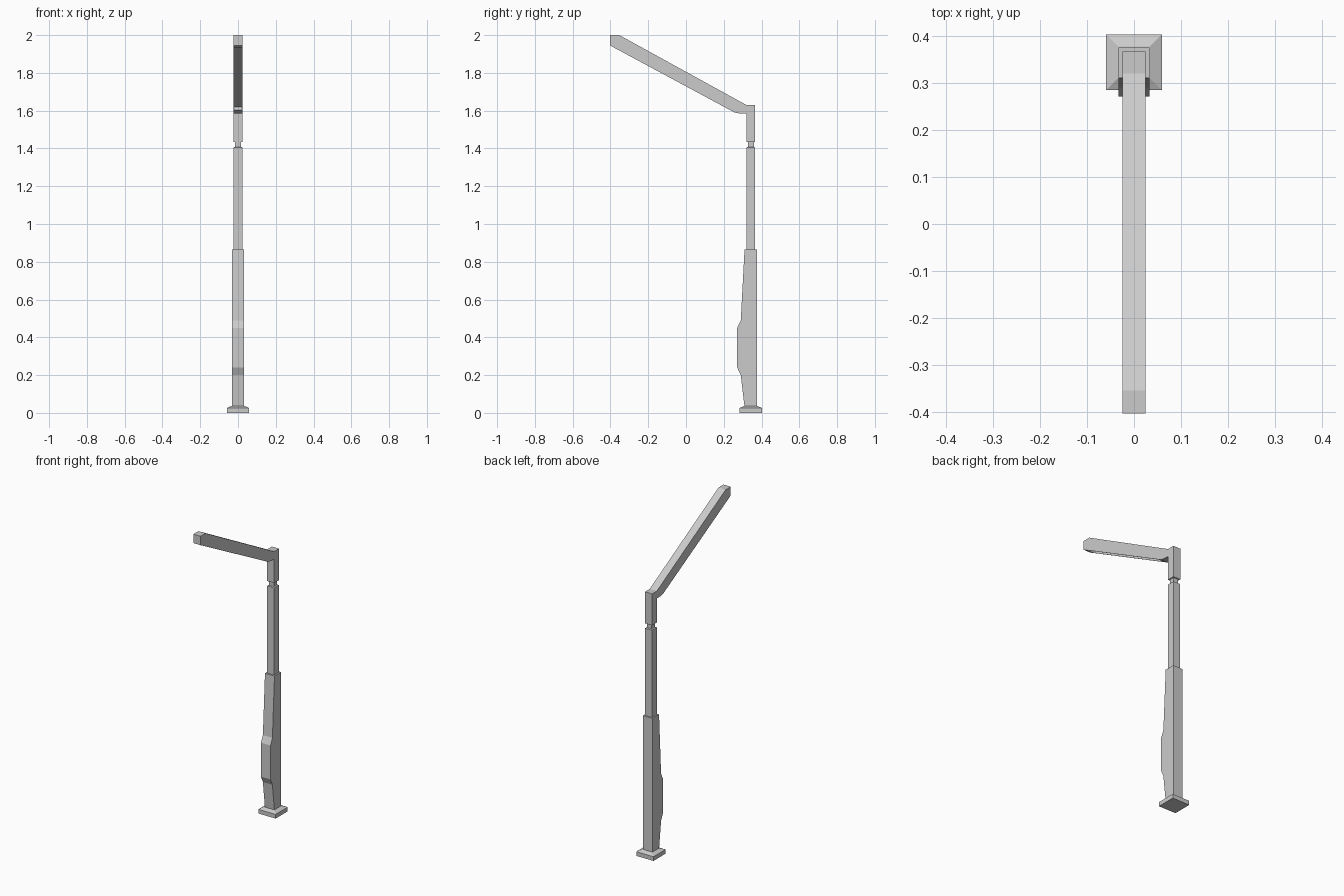
import bpy, bmesh
from mathutils import Vector

if "Cube" in bpy.data.objects:
    bpy.data.objects.remove(bpy.data.objects["Cube"])

CY = 0.343  # y position of the pole axis


def finish(bm, name):
    bmesh.ops.recalc_face_normals(bm, faces=bm.faces)
    mesh = bpy.data.meshes.new(name)
    bm.to_mesh(mesh)
    bm.free()
    obj = bpy.data.objects.new(name, mesh)
    bpy.context.collection.objects.link(obj)
    return obj


def square_stack(name, levels):
    """Loft square sections given as (z, half width)."""
    bm = bmesh.new()
    rings = [[bm.verts.new((sx * h, CY + sy * h, z))
              for sx, sy in ((-1, -1), (1, -1), (1, 1), (-1, 1))] for z, h in levels]
    for a, b in zip(rings, rings[1:]):
        for i in range(4):
            j = (i + 1) % 4
            bm.faces.new((a[i], a[j], b[j], b[i]))
    bm.faces.new(rings[0])
    bm.faces.new(rings[-1])
    return finish(bm, name)


def side_profile(points, half):
    """Extrude a (y, z) outline symmetrically across x."""
    bm = bmesh.new()
    left, right = [[bm.verts.new((s * half, y, z)) for y, z in points] for s in (-1, 1)]
    n = len(points)
    bm.faces.new(left)
    bm.faces.new(right)
    edge_faces = [bm.faces.new((left[i], left[(i + 1) % n], right[(i + 1) % n], right[i]))
                  for i in range(n)]
    bmesh.ops.recalc_face_normals(bm, faces=bm.faces)
    return bm, edge_faces


# Foot plate with sloped top
square_stack("base_plate", [(0, 0.059), (0.026, 0.059), (0.037, 0.034)])

# Lower post with the service box bulging to the front
bm, _ = side_profile([(0.375, 0.03), (0.375, 0.865), (0.310, 0.865), (0.290, 0.49),
                      (0.271, 0.45), (0.271, 0.24), (0.290, 0.20), (0.310, 0.03)], 0.0325)
finish(bm, "lower_post")

# Slim upper post and narrow neck
square_stack("upper_post", [(0.86, 0.0235), (1.405, 0.0235), (1.408, 0.016), (1.44, 0.016)])

# Bracket and sloping lamp arm in one piece
bm, faces = side_profile([(0.3665, 1.435), (0.3665, 1.63), (0.32, 1.63), (-0.353, 2.0),
                          (-0.402, 2.0), (-0.402, 1.945), (0.258, 1.590),
                          (0.29, 1.584), (0.3195, 1.584), (0.3195, 1.435)], 0.0245)

# Recessed lamp panel in the underside of the arm
panel = faces[5]
bmesh.ops.inset_region(bm, faces=[panel], thickness=0.004)
slope = Vector((0, 0.660, -0.355)).normalized()
mid = panel.calc_center_median()
for v in panel.verts:
    v.co += slope * (0.025 if (v.co - mid).dot(slope) < 0 else -0.025)
normal = panel.normal.copy()
ext = bmesh.ops.extrude_discrete_faces(bm, faces=[panel])
bmesh.ops.translate(bm, verts=ext["faces"][0].verts, vec=-normal * 0.018)
finish(bm, "lamp_arm")
